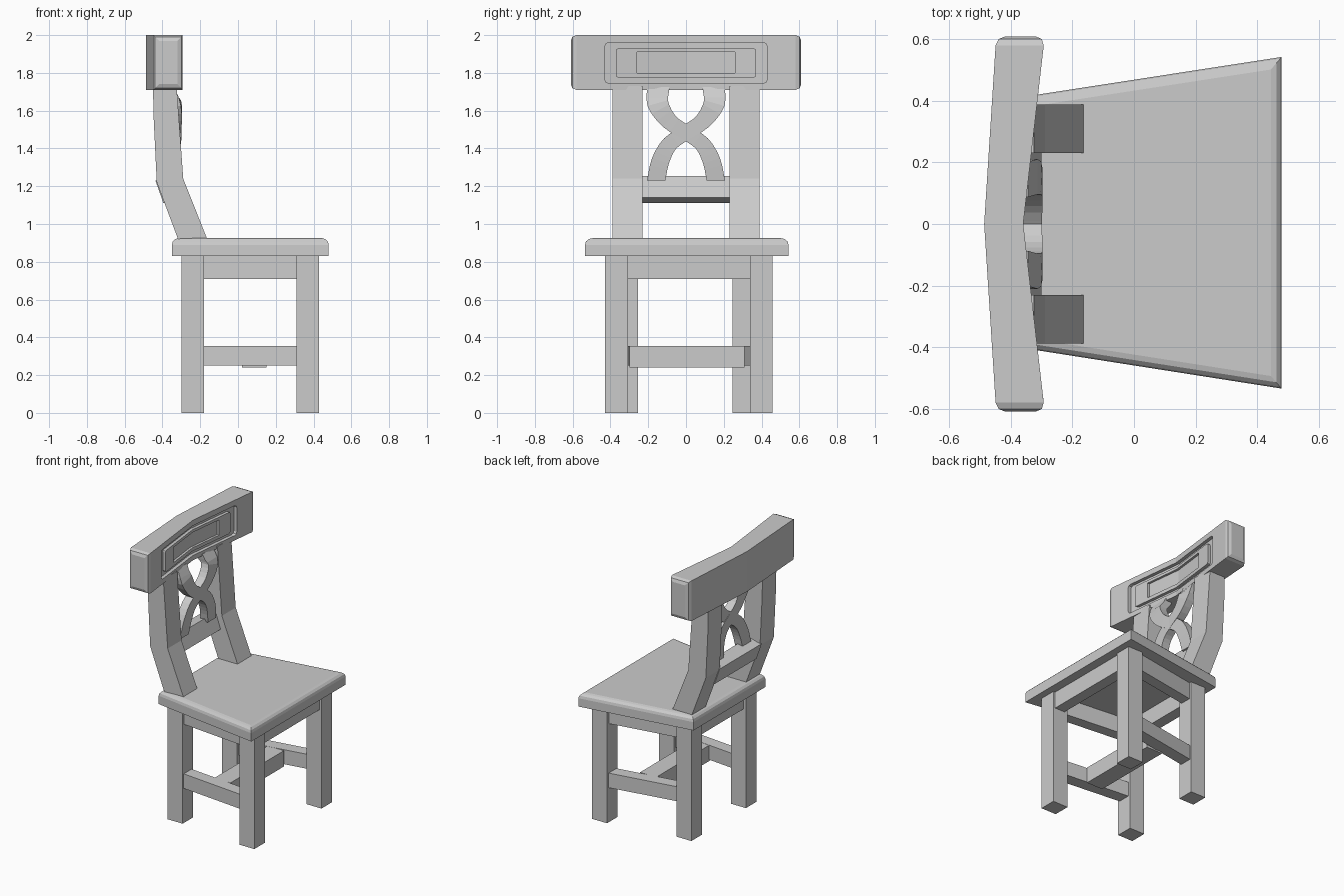
import bpy, bmesh
from mathutils import Vector

if "Cube" in bpy.data.objects:
    bpy.data.objects.remove(bpy.data.objects["Cube"])


def prism(name, pts, axis, lo, hi, bevel=None, width=0.03, segs=2):
    """Extrude a 2D outline along an axis; pts are the other two coordinates in xyz order."""
    bm = bmesh.new()

    def place(p, t):
        c = list(p)
        c.insert('xyz'.index(axis), t)
        return bm.verts.new(c)
    a = [place(p, lo) for p in pts]
    b = [place(p, hi) for p in pts]
    n = len(pts)
    bm.faces.new(a)
    bm.faces.new(b[::-1])
    for i in range(n):
        j = (i + 1) % n
        bm.faces.new((a[i], b[i], b[j], a[j]))
    bmesh.ops.recalc_face_normals(bm, faces=bm.faces)
    if bevel:
        edges = [e for e in bm.edges if bevel(e.verts[0].co, e.verts[1].co)]
        bmesh.ops.bevel(bm, geom=edges, offset=width, segments=segs, profile=0.5, affect='EDGES')
    return finish(name, bm)


def finish(name, bm):
    me = bpy.data.meshes.new(name)
    bm.to_mesh(me)
    bm.free()
    ob = bpy.data.objects.new(name, me)
    bpy.context.collection.objects.link(ob)
    return ob


def boolean(ob, other, op):
    m = ob.modifiers.new(op.lower(), 'BOOLEAN')
    m.operation, m.solver, m.object = op, 'EXACT', other
    other.hide_render = True
    other.hide_set(True)


def rect(x0, x1, y0, y1):
    return [(x0, y0), (x1, y0), (x1, y1), (x0, y1)]


# Seat: tapered slab with rounded upper edge
seat = prism('seat', [(-0.35, -0.405), (0.48, -0.535), (0.48, 0.543), (-0.35, 0.415)],
             'z', 0.83, 0.925, lambda a, b: min(a.z, b.z) > 0.92, 0.035, 3)

# Legs, side aprons and side stretchers
for side, s, fy, by in (('right', -1, -0.368, -0.315), ('left', 1, 0.398, 0.307)):
    prism(f'front_leg_{side}', rect(0.31, 0.43, fy - 0.06, fy + 0.06), 'z', 0, 0.835)
    prism(f'back_leg_{side}', rect(-0.30, -0.18, by - 0.06, by + 0.06), 'z', 0, 0.835)
    for part, h, z0, z1 in (('apron', 0.04, 0.71, 0.835), ('stretcher', 0.045, 0.25, 0.355)):
        prism(f'side_{part}_{side}', [(-0.2, by - h), (0.33, fy - h), (0.33, fy + h), (-0.2, by + h)],
              'z', z0, z1)
    # Bent back upright
    prism(f'back_upright_{side}',
          [(-0.31, 0.90), (-0.155, 0.90), (-0.29, 1.24), (-0.325, 1.73),
           (-0.45, 1.73), (-0.447, 1.57), (-0.43, 1.22)],
          'y', *sorted((s * 0.23, s * 0.388)))

# Front and back aprons, cross stretcher
prism('front_apron', rect(0.335, 0.415, -0.33, 0.36), 'z', 0.71, 0.835)
prism('back_apron', rect(-0.28, -0.20, -0.28, 0.27), 'z', 0.71, 0.835)
prism('cross_stretcher', rect(0.02, 0.15, -0.30, 0.31), 'z', 0.24, 0.354)

# Tilted lower back rail
prism('lower_back_rail', [(-0.30, 1.14), (-0.34, 1.255), (-0.437, 1.23), (-0.395, 1.11)],
      'y', -0.24, 0.24)


# Bowed top rail with carved panel
def front_x(y):
    return -0.36 + 0.07 * abs(y) / 0.6


def bow(y, out, depth):
    f, c = front_x(y), front_x(0)
    return [(f + out, -y), (c + out, 0), (f + out, y), (f - depth, y), (c - depth, 0), (f - depth, -y)]


def panel_corner(a, b):
    return abs(a.x - b.x) > 0.01 and abs(a.y - b.y) < 1e-4 and abs(a.y) > 0.1 and abs(a.z - b.z) < 1e-4


top = prism('top_rail', [(-0.29, -0.61), (-0.36, 0), (-0.29, 0.61), (-0.448, 0.61), (-0.487, 0), (-0.448, -0.61)],
            'z', 1.71, 2.0, lambda a, b: min(abs(a.y), abs(b.y)) > 0.6 and a.y * b.y > 0, 0.03, 2)
recess = prism('panel_recess_cutter', bow(0.43, 0.03, 0.025), 'z', 1.745, 1.96, panel_corner, 0.02, 2)
boolean(top, recess, 'DIFFERENCE')
field = prism('top_rail_panel', bow(0.37, -0.003, 0.04), 'z', 1.775, 1.93, panel_corner, 0.012, 2)
inner = prism('panel_centre_cutter', bow(0.26, 0.03, 0.02), 'z', 1.80, 1.91)
boolean(field, inner, 'DIFFERENCE')

# Crossed lattice: two curved strips (y, z, half width, front x)
PATH = [(-0.145, 1.725, 0.058, -0.345), (-0.15, 1.64, 0.056, -0.302), (-0.09, 1.545, 0.044, -0.298),
        (0, 1.484, 0.039, -0.300), (0.085, 1.425, 0.042, -0.303), (0.135, 1.335, 0.047, -0.308),
        (0.158, 1.23, 0.048, -0.318)]


def smooth_path(pts, n=3):
    p = [Vector(q) for q in pts]
    p = [2 * p[0] - p[1]] + p + [2 * p[-1] - p[-2]]
    out = []
    for i in range(1, len(p) - 2):
        a, b, c, d = p[i - 1:i + 3]
        for k in range(n):
            t = k / n
            out.append(0.5 * (2 * b + (c - a) * t + (2 * a - 5 * b + 4 * c - d) * t * t
                              + (3 * b - a - 3 * c + d) * t ** 3))
    return out + [p[-2]]


def strip(name, s):
    pts = smooth_path(PATH)
    bm = bmesh.new()
    rings = []
    for i, p in enumerate(pts):
        t = pts[min(i + 1, len(pts) - 1)] - pts[max(i - 1, 0)]
        d = Vector((t[0], t[1])).normalized()
        if i in (0, len(pts) - 1):
            d = Vector((0, -1))
        w = p[2]
        ring = []
        for k, x in ((-1, p[3]), (1, p[3]), (1, p[3] - 0.06), (-1, p[3] - 0.06)):
            ring.append(bm.verts.new((x, s * (p[0] - d.y * w * k), p[1] + d.x * w * k)))
        rings.append(ring)
    for r, q in zip(rings, rings[1:]):
        for k in range(4):
            bm.faces.new((r[k], r[(k + 1) % 4], q[(k + 1) % 4], q[k]))
    bm.faces.new(rings[0])
    bm.faces.new(rings[-1])
    bmesh.ops.recalc_face_normals(bm, faces=bm.faces)
    return finish(name, bm)


strip('lattice_strip_a', 1)
strip('lattice_strip_b', -1)
